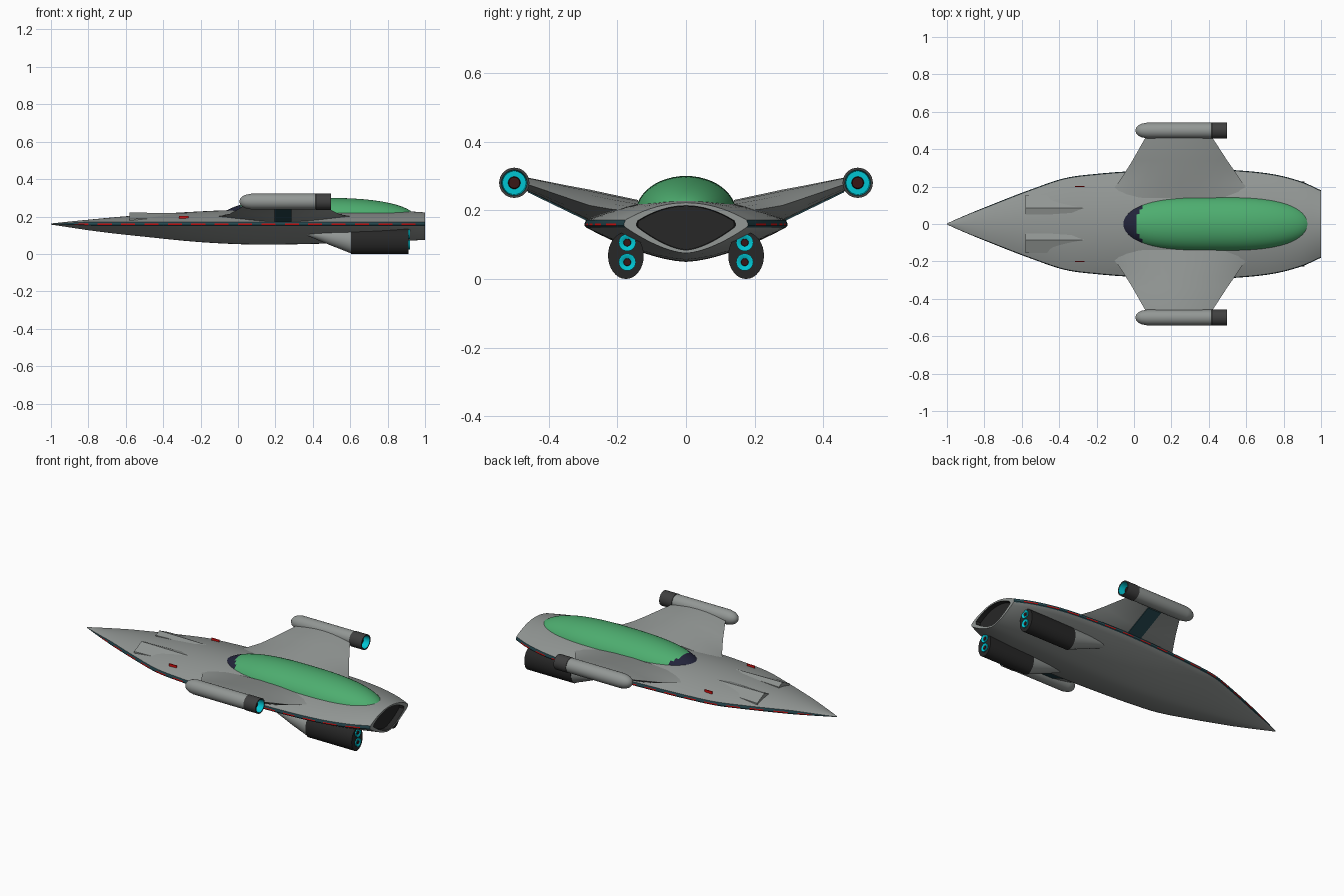
import bpy, bmesh, math

if "Cube" in bpy.data.objects:
    bpy.data.objects.remove(bpy.data.objects["Cube"])

def mat(name, r, g, b):
    m = bpy.data.materials.new(name)
    m.diffuse_color = (r, g, b, 1)
    m.use_nodes = True
    m.node_tree.nodes["Principled BSDF"].inputs["Base Color"].default_value = m.diffuse_color
    return m

GREY = mat("hull grey", .29, .31, .30)
BLACK = mat("engine black", .02, .02, .02)
DARK = mat("nozzle dark grey", .05, .05, .05)
GREEN = mat("canopy green", .075, .42, .16)
NAVY = mat("windscreen navy", .016, .017, .042)
TEAL = mat("trim teal", .019, .065, .08)
RED = mat("marking red", .75, .005, .005)
CYAN = mat("glow cyan", .0, .56, .65)
BROWN = mat("nozzle core brown", .04, .008, .008)

def interp(pts, x):
    """Smooth curve through (x, value) points."""
    n = len(pts)
    slope = []
    for i in range(n):
        a, b = pts[max(i - 1, 0)], pts[min(i + 1, n - 1)]
        slope.append((b[1] - a[1]) / (b[0] - a[0]))
    for i in range(n - 1):
        (x0, v0), (x1, v1) = pts[i], pts[i + 1]
        if x <= x1 or i == n - 2:
            h = x1 - x0
            t = min(1, max(0, (x - x0) / h))
            return (v0 * (1 + 2 * t) * (1 - t) ** 2 + slope[i] * h * t * (1 - t) ** 2
                    + v1 * t * t * (3 - 2 * t) + slope[i + 1] * h * t * t * (t - 1))

def loft(name, rings, mats, rule=lambda i, j, c: 0, cap=(0, 0), mirror=False, angle=30):
    """Skin closed rings; rule(ring, segment, centre) picks the material."""
    bm = bmesh.new()
    vs = [[bm.verts.new(p) for p in r] for r in rings]
    n = len(rings[0])
    for i in range(len(rings) - 1):
        for j in range(n):
            k = (j + 1) % n
            f = bm.faces.new((vs[i][j], vs[i][k], vs[i + 1][k], vs[i + 1][j]))
            f.material_index = rule(i, j, f.calc_center_median())
    for ring, m in ((vs[0], cap[0]), (vs[-1], cap[1])):
        bm.faces.new(ring).material_index = m
    bmesh.ops.recalc_face_normals(bm, faces=bm.faces)
    me = bpy.data.meshes.new(name)
    bm.to_mesh(me)
    bm.free()
    for m in mats:
        me.materials.append(m)
    ob = bpy.data.objects.new(name, me)
    bpy.context.collection.objects.link(ob)
    bpy.ops.object.select_all(action='DESELECT')
    ob.select_set(True)
    bpy.context.view_layer.objects.active = ob
    bpy.ops.object.shade_smooth_by_angle(angle=math.radians(angle))
    if mirror:
        md = ob.modifiers.new("mirror", 'MIRROR')
        md.use_axis = (False, True, False)
        md.use_mirror_merge = False
    return ob

def ellipse(x, cy, cz, ry, rz, n=32):
    return [(x, cy + ry * math.cos(2 * math.pi * k / n), cz + rz * math.sin(2 * math.pi * k / n))
            for k in range(n)]

def box(name, x0, x1, y0, y1, z0, z1, m):
    r = lambda x: [(x, y0, z0), (x, y1, z0), (x, y1, z1), (x, y0, z1)]
    return loft(name, [r(x0), r(x1)], [m], mirror=True)

# Hull: pointed lens body with a trim band and a recessed tail opening
WIDTH = [(-1, .003), (-.9, .047), (-.72, .12), (-.55, .185), (-.37, .245), (-.2, .268), (0, .283),
         (.3, .295), (.55, .287), (.75, .265), (.9, .225), (1, .18)]
TOP = [(-1, .163), (-.8, .183), (-.58, .203), (-.3, .222), (0, .235), (.5, .235), (.9, .228), (1, .222)]
BOTTOM = [(-1, .157), (-.75, .12), (-.5, .092), (-.2, .063), (.1, .05), (.5, .056), (.8, .066), (1, .075)]

def hull_ring(x):
    w, zt, zb = interp(WIDTH, x), interp(TOP, x), interp(BOTTOM, x)
    e = min(1, w / .1)
    zu, zl, wi = .16 + .012 * e, .16 - .010 * e, w - .004 * e
    half = [(wi * k / 10, zu + (zt - zu) * (1 - (k / 10) ** 2)) for k in range(11)]
    half += [(w, .16 + .002 * e), (w, .16 - .005 * e)]
    half += [(wi * k / 10, zl - (zl - zb) * (1 - (k / 10) ** 1.6)) for k in range(10, -1, -1)]
    full = half + [(-y, z) for y, z in reversed(half[1:-1])]
    return [(x, y, z) for y, z in full]

STEPS = 80
rings = [hull_ring(-1 + 2 * i / STEPS) for i in range(STEPS + 1)]
tail = rings[-1]
for x, s, sz in ((1, .8, .88), (.97, .78, .86)):
    rings.append([(x, y * s, .15 + (z - .15) * sz) for _, y, z in tail])

def hull_rule(i, j, c):
    j = min(j, 45 - j)
    if i > STEPS:
        return 3
    if i == STEPS or not 10 <= j <= 12:
        return 0
    return 2 if j == 11 and i % 5 < 3 and i > 3 else 1

loft("hull", rings, [GREY, TEAL, RED, BLACK], hull_rule, cap=(0, 3))

# Canopy: long dome, dark windscreen at the front
rings = []
for i in range(61):
    s = -math.cos(math.pi * (i + .3) / 60.6)
    x = .43 + .52 * s
    w = .147 * math.sqrt(max(1e-5, 1 - abs(s) ** 3))
    h = .11 * math.sqrt(max(1e-5, 1 - abs(s) ** 2.6))
    rings.append([(x, w * math.cos(math.pi * k / 24), .19 + h * math.sin(math.pi * k / 24))
                  for k in range(25)])
loft("canopy", rings, [GREEN, NAVY],
     lambda i, j, c: 1 if c.x < .01 + .08 * (c.y / .14) ** 2 else 0, cap=(1, 0))

# Wings: y, leading edge x, trailing edge x, bottom z, top z
WING = [(.14, -.15, .66, .16, .23), (.22, -.085, .58, .16, .247), (.28, -.045, .54, .168, .26),
        (.34, -.008, .498, .197, .271), (.46, .06, .42, .255, .295), (.50, .075, .41, .262, .298)]

def wing_ring(y, a, b, z0, z1):
    us = [-math.cos(math.pi * k / 10) for k in range(11)]
    c, h, m, t = (a + b) / 2, (b - a) / 2, (z0 + z1) / 2, (z1 - z0) / 2
    up = [(c + h * u, y, m + t * (1 - u * u)) for u in us]
    down = [(c + h * u, y, m - t * (1 - u * u)) for u in us[-2:0:-1]]
    return up + down

loft("wing", [wing_ring(*w) for w in WING], [GREY], mirror=True, angle=40)

# Painted stripe plate under each wing
loft("wing_stripe", [[(.195, y, z - .003), (.285, y, z - .003), (.285, y, z + .005), (.195, y, z + .005)]
                     for y, z in ((.27, .164), (.28, .168), (.34, .197), (.46, .255))], [TEAL], mirror=True)

# Wing tip pods with a hollow glowing nozzle
POD = [(.008, .004), (.012, .016), (.022, .027), (.04, .036), (.07, .042), (.415, .042), (.416, .044),
       (.497, .044), (.497, .037), (.455, .034), (.455, .018), (.47, .016)]
loft("wing_pod", [ellipse(x, .5, .28, r, r) for x, r in POD], [GREY, DARK, CYAN, BROWN],
     lambda i, j, c: 0 if i < 5 else 1 if i < 8 else 2 if i < 10 else 3, cap=(0, 3), mirror=True)

# Engine nacelles: tapered fairing, then dark oval body
loft("engine_fairing", [ellipse(x, .175, z, ry, rz) for x, z, ry, rz in
                        ((.31, .125, .008, .005), (.40, .107, .026, .022), (.50, .088, .042, .044),
                         (.607, .068, .050, .066))], [GREY], mirror=True)
loft("engine_body", [ellipse(x, .175, .068, ry, rz) for x, ry, rz in
                     ((.605, .052, .068), (.912, .052, .068))], [BLACK], mirror=True)

# Twin glowing exhausts on each nacelle
for i, z in enumerate((.106, .049)):
    loft("engine_exhaust_%d" % (i + 1), [ellipse(x, .171, z, r, r, 24) for x, r in
                                         ((.90, .025), (.919, .025), (.919, .021), (.914, .011), (.917, .010))],
         [CYAN, BROWN], lambda i, j, c: 1 if i > 2 else 0, cap=(0, 1), mirror=True)

# Raised nose panels with a step at their front
loft("nose_panel", [[(-.58, .05, .17), (-.58, .155, .17), (-.58, .155, .187), (-.58, .085, .221), (-.58, .05, .206)],
                    [(-.25, .05, .17), (-.25, .155, .17), (-.25, .155, .197), (-.25, .085, .218), (-.25, .05, .216)]],
     [GREY], mirror=True, angle=20)

# Red side markers
box("side_marker", -.315, -.265, .198, .204, .18, .204, RED)
